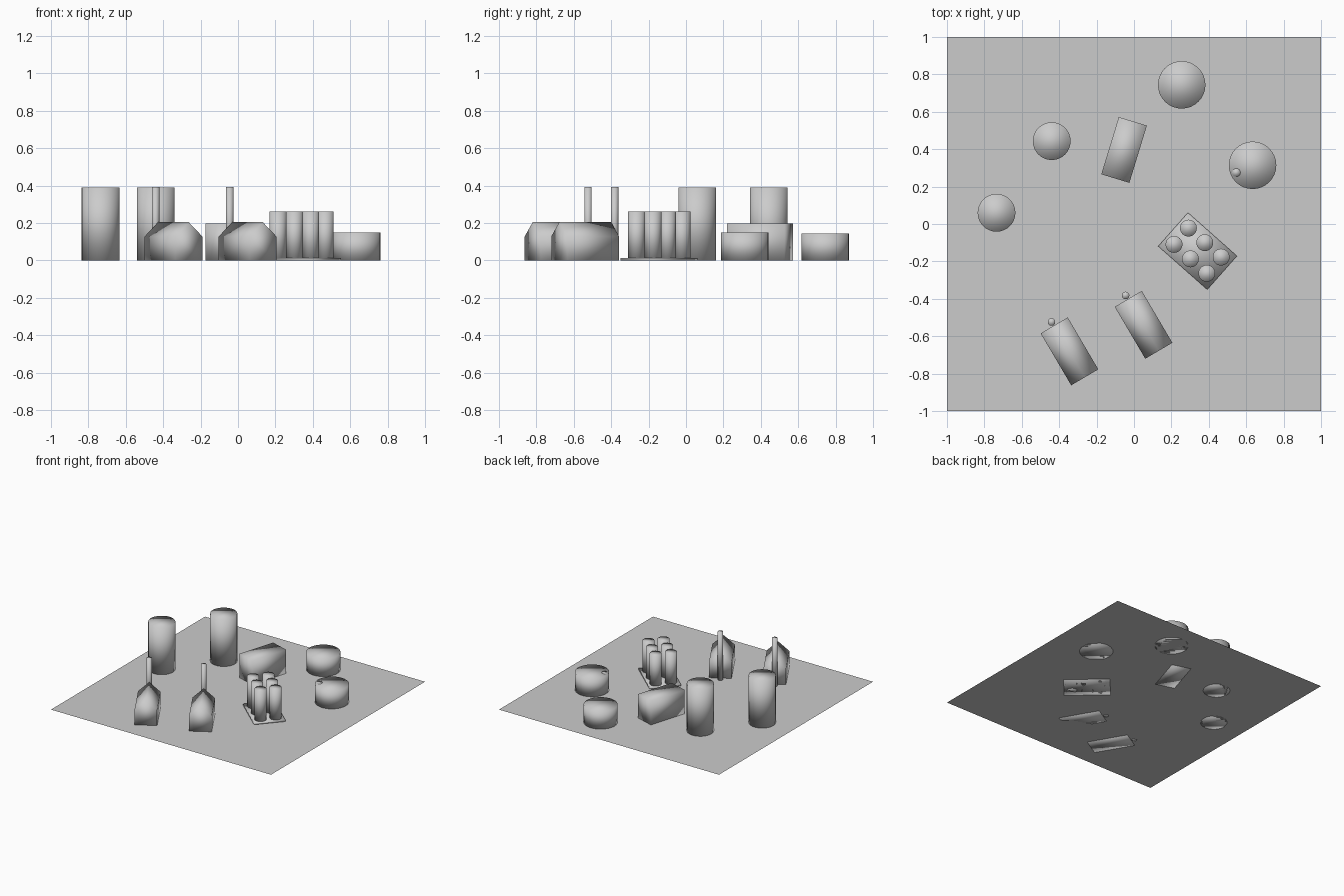
import bpy, bmesh
from math import radians, sin, cos

if "Cube" in bpy.data.objects:
    bpy.data.objects.remove(bpy.data.objects["Cube"])


def finish(bm, name, loc, angle=0, smooth=True):
    bmesh.ops.recalc_face_normals(bm, faces=bm.faces)
    for f in bm.faces:
        f.smooth = smooth
    me = bpy.data.meshes.new(name)
    bm.to_mesh(me)
    bm.free()
    ob = bpy.data.objects.new(name, me)
    ob.location = loc
    ob.rotation_euler.z = radians(angle)
    bpy.context.collection.objects.link(ob)
    return ob


def cylinder(name, x, y, r, h, sides=32, z=0):
    bm = bmesh.new()
    bmesh.ops.create_cone(bm, cap_ends=True, segments=sides,
                          radius1=r, radius2=r, depth=h)
    return finish(bm, name, (x, y, z + h / 2))


def prism(name, profile, length, x, y, angle):
    """Extrude an (x, z) profile along local y, centred on the origin."""
    bm = bmesh.new()
    face = bm.faces.new([bm.verts.new((px, -length / 2, pz)) for px, pz in profile])
    out = bmesh.ops.extrude_face_region(bm, geom=[face])
    verts = [v for v in out["geom"] if isinstance(v, bmesh.types.BMVert)]
    bmesh.ops.translate(bm, verts=verts, vec=(0, length, 0))
    return finish(bm, name, (x, y, 0), angle)


def box_profile(w, h):
    return [(-w / 2, 0), (w / 2, 0), (w / 2, h), (-w / 2, h)]


# Ground sheet
bm = bmesh.new()
bmesh.ops.create_grid(bm, x_segments=1, y_segments=1, size=1)
finish(bm, "ground_sheet", (0, 0, 0), smooth=False)

# Tall silos
for i, (x, y) in enumerate([(-0.44, 0.443), (-0.735, 0.06)]):
    cylinder(f"silo_{i + 1}", x, y, 0.101, 0.39)

# Low tanks, one with a pipe inside its rim
cylinder("tank_1", 0.255, 0.744, 0.127, 0.145)
cylinder("tank_2", 0.634, 0.314, 0.127, 0.148)
cylinder("tank_pipe", 0.547, 0.275, 0.022, 0.15)

# Flat-roofed block
prism("flat_block", box_profile(0.157, 0.196), 0.32, -0.053, 0.396, -17)

# Gabled sheds with a chimney at the back end
gable = [(-0.084, 0), (0.084, 0), (0.084, 0.128), (0, 0.204), (-0.084, 0.128)]
for i, (x, y) in enumerate([(-0.345, -0.681), (0.051, -0.539)]):
    prism(f"shed_{i + 1}", gable, 0.322, x, y, 30.5)
    cylinder(f"chimney_{i + 1}", x - 0.096, y + 0.157, 0.02, 0.393)

# Column battery: a thin slab with two rows of three columns
cx, cy, a = 0.34, -0.145, -41.5
prism("battery_slab", box_profile(0.35, 0.013), 0.24, cx, cy, a)
c, s = cos(radians(a)), sin(radians(a))
for i in (-1, 0, 1):
    for j in (-1, 1):
        u, v = i * 0.117, j * 0.058
        cylinder(f"column_{i + 2}_{(j + 3) // 2}",
                 cx + u * c - v * s, cy + u * s + v * c + 0.002, 0.045, 0.262)
